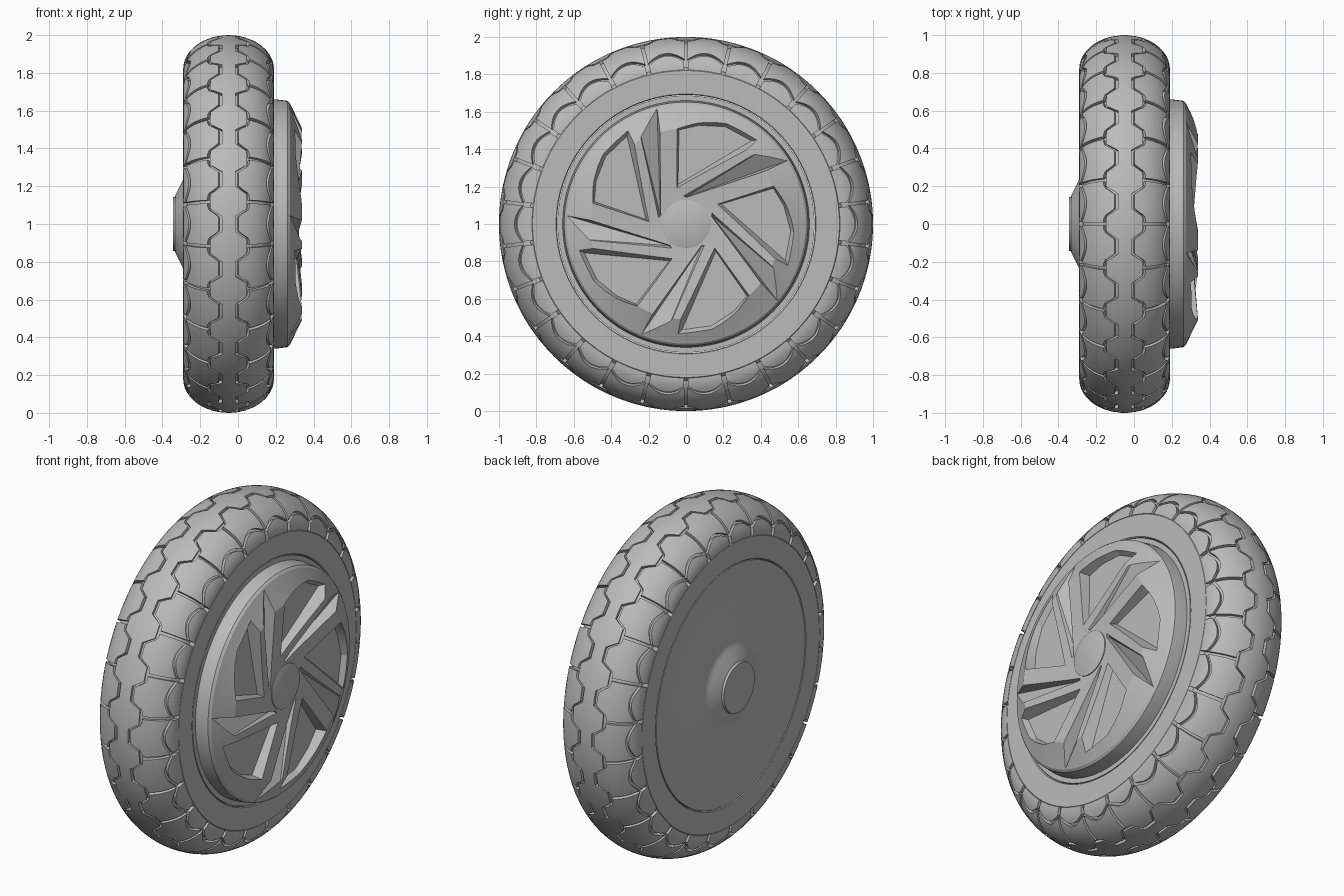
import bpy, bmesh, math
from mathutils import Matrix, Vector

old = bpy.data.objects.get("Cube")
if old:
    bpy.data.objects.remove(old)

mat = bpy.data.materials.new("plain grey")
mat.use_nodes = True
GREY = (0.5, 0.5, 0.5, 1)
mat.diffuse_color = GREY
mat.node_tree.nodes["Principled BSDF"].inputs["Base Color"].default_value = GREY

COUNT = 26            # tread blocks around the tyre
DEPTH = 0.02          # groove depth
MID = -0.05           # tyre centre along the axle


def finish(bm, name, angle=30):
    bmesh.ops.recalc_face_normals(bm, faces=bm.faces)
    mesh = bpy.data.meshes.new(name)
    bm.to_mesh(mesh)
    bm.free()
    mesh.materials.append(mat)
    ob = bpy.data.objects.new(name, mesh)
    ob.location.z = 1
    bpy.context.collection.objects.link(ob)
    smooth(ob, angle)
    return ob


def smooth(ob, angle):
    bpy.ops.object.select_all(action='DESELECT')
    ob.select_set(True)
    bpy.context.view_layer.objects.active = ob
    bpy.ops.object.shade_smooth_by_angle(angle=math.radians(angle))


def lathe(profile, name, steps=156, closed=False):
    """Spin (x, radius) points around the axle."""
    bm = bmesh.new()
    vs = [bm.verts.new((x, 0, r)) for x, r in profile]
    pairs = list(zip(vs, vs[1:])) + ([(vs[-1], vs[0])] if closed else [])
    es = [bm.edges.new(p) for p in pairs]
    bmesh.ops.spin(bm, geom=vs + es, cent=(0, 0, 0), axis=(1, 0, 0),
                   angle=2 * math.pi, steps=steps)
    bmesh.ops.remove_doubles(bm, verts=bm.verts, dist=0.0005)
    return finish(bm, name)


def section(t, drop=0.0):
    """Tyre cross-section: t degrees from the crown, negative on the -x side."""
    a = math.radians(t)
    return (MID + (0.24 - drop) * math.sin(a), 0.82 + (0.18 - drop) * math.cos(a))


def tread_point(u, t, drop=0.0):
    x, r = section(t, drop)
    a = u * 2 * math.pi / COUNT
    return (x, r * math.sin(a), r * math.cos(a))


def block(bm, i, w0, w1, low, high, nu, nv, ends=True):
    """Raised tread patch between two edge curves low(w) and high(w)."""
    top, base = [], []
    for a in range(nu + 1):
        w = w0 + (w1 - w0) * a / nu
        ts = [low(w) + (high(w) - low(w)) * b / nv for b in range(nv + 1)]
        top.append([bm.verts.new(tread_point(i + w, t)) for t in ts])
        base.append([bm.verts.new(tread_point(i + w, t, DEPTH + 0.004)) for t in ts])
    for a in range(nu):
        for b in range(nv):
            bm.faces.new((top[a][b], top[a + 1][b], top[a + 1][b + 1], top[a][b + 1]))
        for b in (0, nv):
            bm.faces.new((top[a][b], top[a + 1][b], base[a + 1][b], base[a][b]))
    if ends:
        for a in (0, nu):
            for b in range(nv):
                bm.faces.new((top[a][b], top[a][b + 1], base[a][b + 1], base[a][b]))
    bmesh.ops.delete(bm, geom=[v for row in base for v in row if not v.link_faces],
                     context='VERTS')


def zigzag(w):
    # wide at the cross grooves, narrow at the middle of each block
    k = min(1, max(0, 3 * abs(2 * w - 1) - 1))
    return 8.5 + 15 * k


def scallop(w):
    return 72 - 15 * math.sin(math.pi * w)


# Tyre carcass, the floor of the grooves
outer = [section(t, DEPTH) for t in range(-84, 85, 6)]
lathe([(-0.2, 0.69), (-0.285, 0.69), (-0.29, 0.695), section(-90)] + outer +
      [section(90), (0.19, 0.695), (0.185, 0.69), (0.1, 0.69)], "tyre_carcass", closed=True)

# Continuous centre band with zigzag edges
bm = bmesh.new()
for i in range(COUNT):
    block(bm, i, 0, 1, lambda w: -zigzag(w), zigzag, 12, 6, ends=False)
bmesh.ops.remove_doubles(bm, verts=bm.verts, dist=0.0005)
finish(bm, "centre_tread")

# Middle and shoulder blocks on both sides
for side, label in ((1, "left"), (-1, "right")):
    bm = bmesh.new()
    for i in range(COUNT):
        block(bm, i, 0.035, 0.965, lambda w: side * (zigzag(w) + 4),
              lambda w: side * scallop(w), 12, 6)
    finish(bm, label + "_middle_tread")
    bm = bmesh.new()
    for i in range(COUNT):
        block(bm, i, 0.055, 0.945, lambda w: side * (scallop(w) + 5),
              lambda w: side * 89, 12, 4)
    finish(bm, label + "_shoulder_tread")

# Rim disc with the rear axle boss
lathe([(-0.345, 0), (-0.345, 0.142), (-0.333, 0.145), (-0.33, 0.155), (-0.3, 0.215),
       (-0.291, 0.235), (-0.289, 0.25), (-0.289, 0.687), (0.187, 0.687), (0.187, 0)],
      "rim_disc")

# Hub cover, slightly dished towards the middle
cover = lathe([(0.15, 0), (0.15, 0.66), (0.2, 0.66), (0.262, 0.652), (0.275, 0.64),
               (0.28, 0.628), (0.338, 0.51), (0.336, 0.49), (0.305, 0.14), (0.305, 0)],
              "hub_cover", steps=96)

# Five pockets and five V grooves: (y, z) outlines at the top and at the floor
pocket_top = [(-.30, .56), (-.46, .40), (-.50, .24), (-.50, .11), (-.18, 0)]
pocket_floor = [(-.315, .47), (-.43, .36), (-.48, .23), (-.49, .12), (-.215, .025)]
groove_top = [(-.14, .63), (-.13, .04), (-.16, .01), (-.275, .61)]
groove_floor = [(-.155, .63), (-.138, .05)]


def cutter(bm, top, floor, depth):
    for k in range(5):
        turn = Matrix.Rotation(math.radians(72 * k), 3, 'X')
        pts = [Vector((0.35, y, z)) for y, z in top] + [Vector((depth, y, z)) for y, z in floor]
        vs = [bm.verts.new(turn @ p) for p in pts]
        bmesh.ops.convex_hull(bm, input=vs)


bm = bmesh.new()
cutter(bm, pocket_top, pocket_floor, 0.276)
cutter(bm, groove_top, groove_floor, 0.276)
tool = finish(bm, "cover_cutter")
tool.hide_render = True
mod = cover.modifiers.new("pockets", 'BOOLEAN')
mod.operation = 'DIFFERENCE'
mod.solver = 'EXACT'
mod.use_self = True
mod.object = tool
bpy.context.view_layer.update()
deps = bpy.context.evaluated_depsgraph_get()
cut = bpy.data.meshes.new_from_object(cover.evaluated_get(deps))
cover.modifiers.clear()
cover.data = cut
bpy.data.objects.remove(tool)
smooth(cover, 20)

# Small round plate in the middle of the cover
lathe([(0.29, 0), (0.29, 0.128), (0.31, 0.128), (0.312, 0.124), (0.312, 0)], "hub_plate", steps=64)
